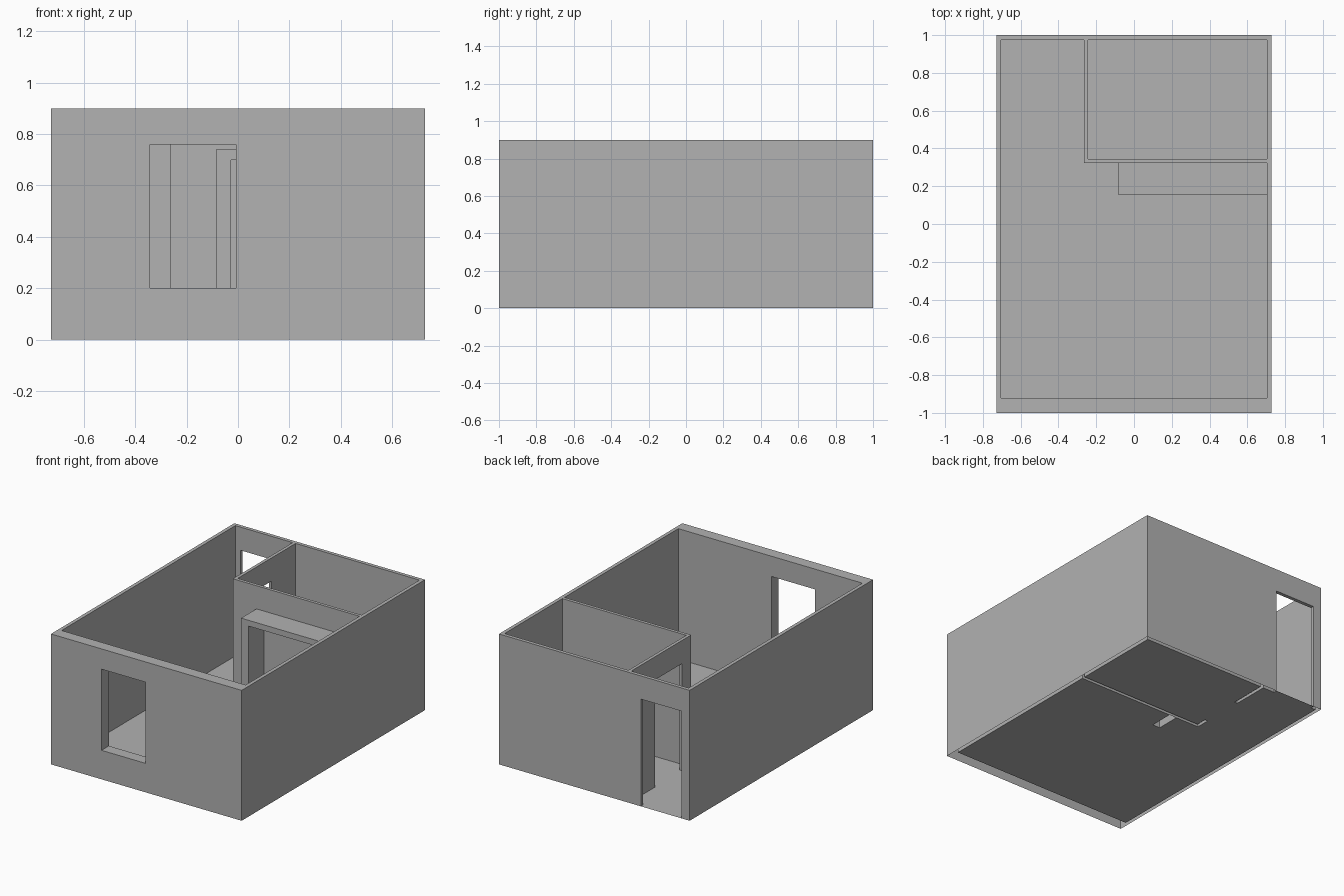
import bpy, bmesh

cube = bpy.data.objects.get("Cube")
if cube:
    bpy.data.objects.remove(cube, do_unlink=True)

# Main dimensions
X, Y, H = 0.728, 1.0, 0.9          # outer half width, half depth, wall height
IX = 0.703                         # inner side walls
FRONT, BACK = -0.92, 0.975         # inner front and back walls
PX0, PX1 = -0.265, -0.243          # partition running front to back
PY0, PY1 = 0.322, 0.344            # partition running side to side
DOOR_TOP = 0.74
DOOR_X = (-0.665, -0.356)          # entrance in the back wall
DOOR_Y = (0.42, 0.715)             # door in the partition
NX0, NX1, NY = -0.085, -0.028, 0.155   # niche jamb and niche front
LINTEL = 0.70

grey = bpy.data.materials.new("plain grey")
grey.use_nodes = True
colour = (0.445, 0.445, 0.445, 1)
grey.diffuse_color = colour
grey.node_tree.nodes["Principled BSDF"].inputs["Base Color"].default_value = colour


def make_object(name, bm):
    mesh = bpy.data.meshes.new(name)
    bm.to_mesh(mesh)
    bm.free()
    mesh.materials.append(grey)
    obj = bpy.data.objects.new(name, mesh)
    bpy.context.scene.collection.objects.link(obj)
    return obj


def box(name, xs, ys, zs):
    bm = bmesh.new()
    bmesh.ops.create_cube(bm, size=1)
    for v in bm.verts:
        v.co = [r[0] if c < 0 else r[1] for c, r in zip(v.co, (xs, ys, zs))]
    return make_object(name, bm)


def drop_faces(bm, rule):
    faces = [f for f in bm.faces if rule(f.calc_center_median())]
    bmesh.ops.delete(bm, geom=faces, context='FACES')


# Walls: a solid block with rooms and openings cut out
block = box("block", (-X, X), (-Y, Y), (0, H))
through = (-0.2, H + 0.2)
doorway = (-0.2, DOOR_TOP)
cuts = [
    ((-IX, IX), (FRONT, PY0), through),                 # main room
    ((-IX, PX0), (0, BACK), through),                   # hallway
    ((PX1, IX), (PY1, BACK), through),                  # back room
    (DOOR_X, (BACK - 0.1, Y + 0.1), doorway),           # entrance
    ((PX0 - 0.1, PX1 + 0.1), DOOR_Y, doorway),          # inner door
    ((-0.342, -0.008), (-Y - 0.1, FRONT + 0.1), (0.2, 0.76)),  # front window
]
cutters = []
for cut in cuts:
    cutter = box("cutter", *cut)
    cutter.hide_render = True
    cutters.append(cutter)
    mod = block.modifiers.new("cut", 'BOOLEAN')
    mod.operation = 'DIFFERENCE'
    mod.solver = 'EXACT'
    mod.object = cutter

bpy.context.view_layer.update()
bm = bmesh.new()
bm.from_object(block, bpy.context.evaluated_depsgraph_get())
drop_faces(bm, lambda c: c.z < 0.001)                   # walls are open underneath
make_object("walls", bm)
for helper in cutters + [block]:
    bpy.data.objects.remove(helper, do_unlink=True)

# Niche frame: one jamb and a deep lintel against the partition
profile = [(NX0, 0), (NX0, DOOR_TOP), (IX, DOOR_TOP),
           (IX, LINTEL), (NX1, LINTEL), (NX1, 0)]
bm = bmesh.new()
face = bm.faces.new([bm.verts.new((x, NY, z)) for x, z in profile])
ext = bmesh.ops.extrude_face_region(bm, geom=[face])
for v in ext["geom"]:
    if isinstance(v, bmesh.types.BMVert):
        v.co.y = PY0
bmesh.ops.recalc_face_normals(bm, faces=bm.faces)
drop_faces(bm, lambda c: c.z < 0.001 or c.y > PY0 - 0.001)
make_object("niche_frame", bm)

# Floor: fills the rooms and thresholds, but not the wall footprints
rooms = [
    ((-IX, IX), (FRONT, NY)),
    ((-IX, NX0), (NY, PY0)),
    ((NX1, IX), (NY, PY0)),
    ((-IX, PX0), (PY0, BACK)),
    ((PX1, IX), (PY1, BACK)),
    ((PX0, PX1), DOOR_Y),
    (DOOR_X, (BACK, Y)),
]
bm = bmesh.new()
for (x0, x1), (y0, y1) in rooms:
    bm.faces.new([bm.verts.new((x, y, 0))
                  for x, y in ((x0, y0), (x1, y0), (x1, y1), (x0, y1))])
make_object("floor", bm)
